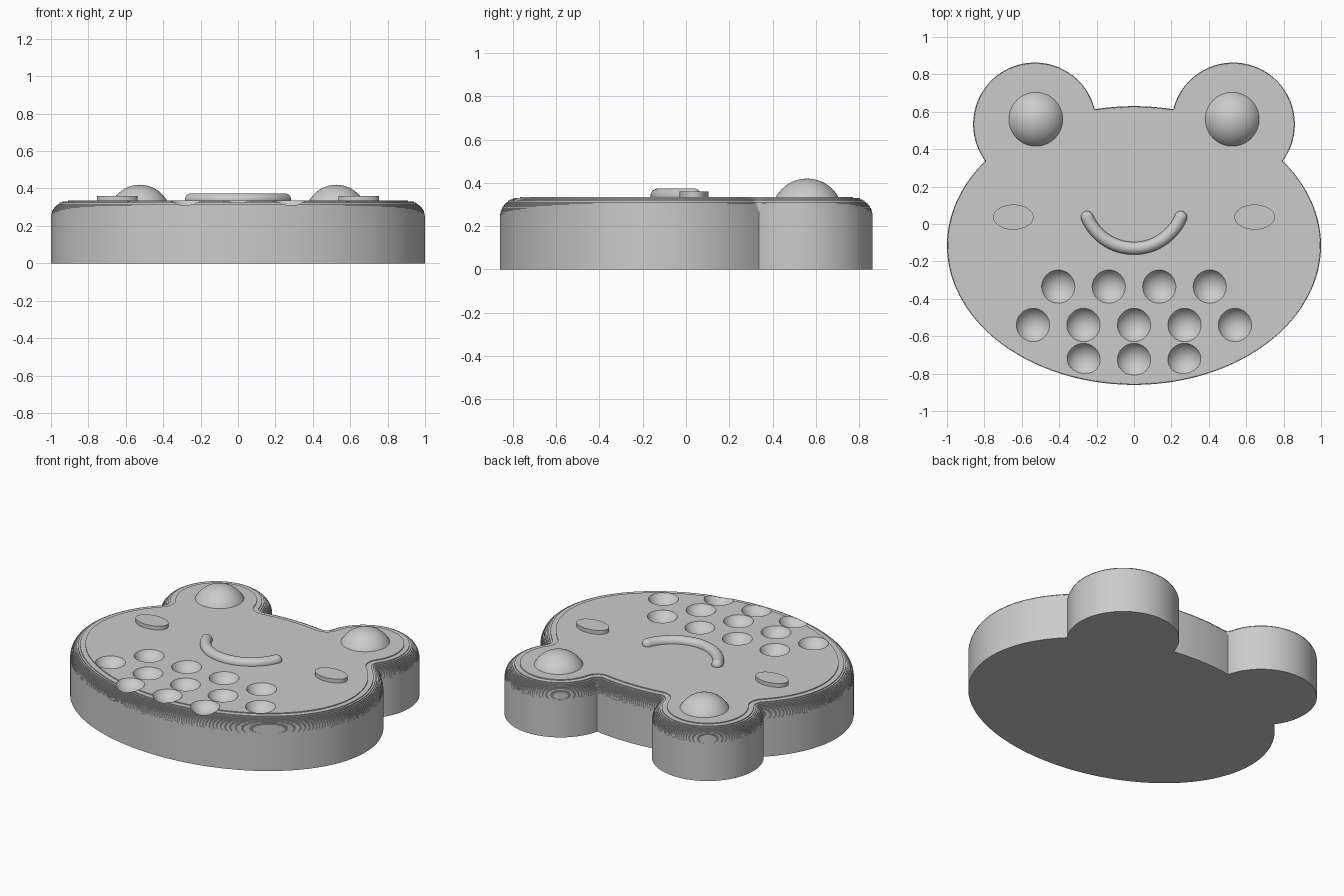
import bpy, bmesh, math
from mathutils import Vector

cube = bpy.data.objects.get("Cube")
if cube:
    bpy.data.objects.remove(cube, do_unlink=True)

grey = bpy.data.materials.new("plain grey")
grey.use_nodes = True
grey.diffuse_color = (0.6, 0.6, 0.6, 1)
grey.node_tree.nodes["Principled BSDF"].inputs["Base Color"].default_value = (0.6, 0.6, 0.6, 1)

TOP = 0.335
RX, RY, HEAD_Y = 1.0, 0.745, -0.115
EAR, EAR_R = Vector((0.53, 0.533)), 0.33
ROUND, STEPS = 0.09, 16


def new_object(name, bm):
    bmesh.ops.recalc_face_normals(bm, faces=bm.faces)
    mesh = bpy.data.meshes.new(name)
    bm.to_mesh(mesh)
    bm.free()
    obj = bpy.data.objects.new(name, mesh)
    bpy.context.collection.objects.link(obj)
    mesh.materials.append(grey)
    return obj


def smooth(obj):
    bpy.ops.object.select_all(action='DESELECT')
    obj.select_set(True)
    bpy.context.view_layer.objects.active = obj
    bpy.ops.object.shade_smooth_by_angle(angle=math.radians(35))


# Outline: points with outward normals
def on_head(t):
    p = Vector((RX * math.cos(t), HEAD_Y + RY * math.sin(t)))
    n = Vector((math.cos(t) / RX, math.sin(t) / RY)).normalized()
    return p, n


def on_ear(a):
    n = Vector((math.cos(a), math.sin(a)))
    return EAR + EAR_R * n, n


def crossing(lo, hi):
    gap = lambda t: (on_head(t)[0] - EAR).length - EAR_R
    for _ in range(50):
        mid = (lo + hi) / 2
        if gap(lo) * gap(mid) <= 0:
            hi = mid
        else:
            lo = mid
    return lo


def arc(curve, start, end, count):
    return [curve(start + (end - start) * i / count) for i in range(count + 1)]


def fan(a, b, count=8):
    return [(a[0], a[1].lerp(b[1], i / count).normalized()) for i in range(1, count)]


t_outer, t_inner = crossing(0, 1), crossing(1, math.pi / 2)
ear_angle = lambda t: math.atan2(*reversed((on_head(t)[0] - EAR)))
a_outer, a_inner = ear_angle(t_outer), ear_angle(t_inner)
while a_inner < a_outer:
    a_inner += 2 * math.pi
side = arc(on_head, -math.pi / 2, t_outer, 64)
ear = arc(on_ear, a_outer, a_inner, 56)
brow = arc(on_head, t_inner, math.pi / 2, 10)
half = side + fan(side[-1], ear[0]) + ear + fan(ear[-1], brow[0]) + brow
flip = lambda v: Vector((-v.x, v.y))
outline = half + [(flip(p), flip(n)) for p, n in reversed(half[1:-1])]

# Body: straight wall, then a stepped rounded rim
levels = [(0, 0), (TOP - ROUND, 0)]
for i in range(STEPS):
    inset = ROUND * (1 - math.sqrt(1 - ((i + 1) / STEPS) ** 2))
    for k in (i, i + 1):
        levels.append((TOP - ROUND + ROUND * k / STEPS, inset))
bm = bmesh.new()
rings = [[bm.verts.new((*(p - n * inset), z)) for p, n in outline] for z, inset in levels]
for low, high in zip(rings, rings[1:]):
    for i in range(len(low)):
        bm.faces.new((low[i - 1], low[i], high[i], high[i - 1]))
bm.faces.new(rings[0])
bm.faces.new(rings[-1])
bmesh.ops.remove_doubles(bm, verts=bm.verts, dist=1e-5)
body = new_object("head_body", bm)


def add_sphere(bm, centre, radius):
    made = bmesh.ops.create_uvsphere(bm, u_segments=40, v_segments=24, radius=radius)
    bmesh.ops.translate(bm, verts=made["verts"], vec=centre)


# Dimples, cut one row at a time
for y, xs in ((-0.335, (-0.405, -0.135, 0.135, 0.405)),
              (-0.54, (-0.54, -0.27, 0, 0.27, 0.54)),
              (-0.727, (-0.27, 0, 0.27))):
    bm = bmesh.new()
    for x in xs:
        add_sphere(bm, (x, y, TOP + 0.05), 0.102)
    cutter = new_object("dimple_cutter", bm)
    cutter.hide_render = True
    mod = body.modifiers.new("dimples", 'BOOLEAN')
    mod.operation, mod.solver, mod.object = 'DIFFERENCE', 'EXACT', cutter
    bpy.ops.object.select_all(action='DESELECT')
    bpy.context.view_layer.objects.active = body
    body.select_set(True)
    bpy.ops.object.modifier_apply(modifier=mod.name)
    bpy.data.objects.remove(cutter, do_unlink=True)
smooth(body)

# Eyes and cheeks
for label, s in (("left", 1), ("right", -1)):
    bm = bmesh.new()
    add_sphere(bm, (s * 0.525, 0.56, TOP - 0.08), 0.165)
    smooth(new_object(label + "_eye", bm))

    bm = bmesh.new()
    bmesh.ops.create_cone(bm, cap_ends=True, segments=64, radius1=1, radius2=1, depth=0.05)
    bmesh.ops.scale(bm, verts=bm.verts, vec=(0.108, 0.067, 1))
    bmesh.ops.translate(bm, verts=bm.verts, vec=(s * 0.645, 0.037, TOP))
    smooth(new_object(label + "_cheek", bm))

# Smile: bent tube with round ends
SMILE_R, TUBE, SPAN, SMILE_Y, SMILE_Z = 0.272, 0.034, math.radians(67), 0.142, 0.34
bm = bmesh.new()
rings = []
for i in range(41):
    a = -math.pi / 2 + SPAN * (i / 20 - 1)
    ring = []
    for j in range(24):
        b = 2 * math.pi * j / 24
        r = SMILE_R + TUBE * math.cos(b)
        ring.append(bm.verts.new((r * math.cos(a), SMILE_Y + r * math.sin(a),
                                  SMILE_Z + TUBE * math.sin(b))))
    rings.append(ring)
for low, high in zip(rings, rings[1:]):
    for j in range(24):
        bm.faces.new((low[j - 1], low[j], high[j], high[j - 1]))
for s in (-1, 1):
    add_sphere(bm, (s * SMILE_R * math.sin(SPAN),
                    SMILE_Y - SMILE_R * math.cos(SPAN), SMILE_Z), TUBE)
smooth(new_object("smile", bm))
